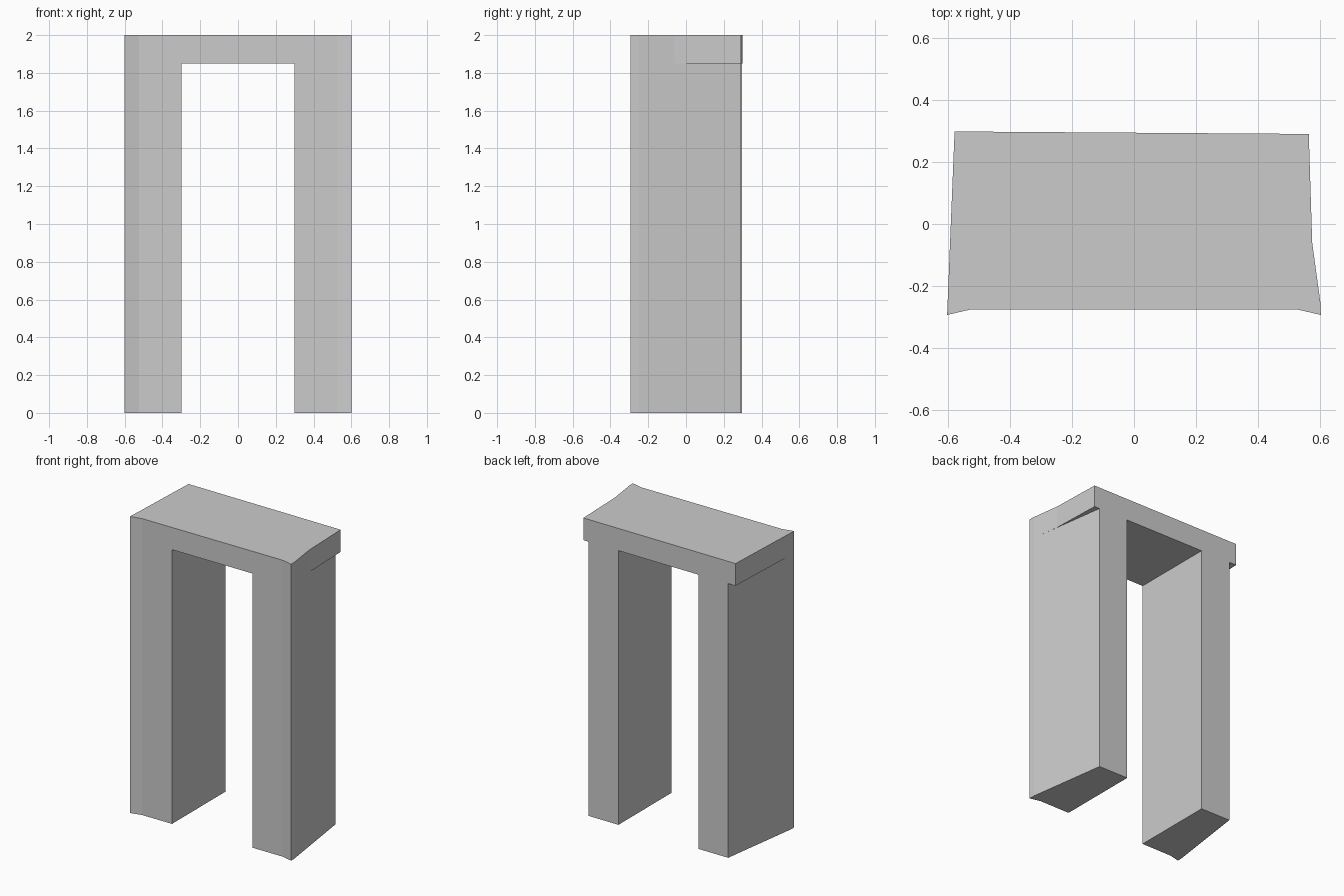
import bpy
import bmesh

default_cube = bpy.data.objects.get("Cube")
if default_cube:
    bpy.data.objects.remove(default_cube, do_unlink=True)

# One plain stone grey
COLOUR = (0.6, 0.6, 0.6, 1.0)
stone = bpy.data.materials.new("stone_grey")
stone.use_nodes = True
stone.diffuse_color = COLOUR
stone.node_tree.nodes["Principled BSDF"].inputs["Base Color"].default_value = COLOUR

LINTEL_BASE, TOP = 1.85, 2.0
FRONT, FRONT_TIP = -0.275, -0.293


def back_y(x):
    """The back face runs very slightly askew."""
    return 0.294 - 0.007 * x


def prism(name, plan, z0, z1):
    """Extrude a plan outline upwards into a flat-faced block."""
    bm = bmesh.new()
    base = bm.faces.new([bm.verts.new((x, y, z0)) for x, y in plan])
    raised = bmesh.ops.extrude_face_region(bm, geom=[base])["geom"]
    bmesh.ops.translate(bm, vec=(0, 0, z1 - z0),
                        verts=[v for v in raised if isinstance(v, bmesh.types.BMVert)])
    bmesh.ops.recalc_face_normals(bm, faces=bm.faces)
    mesh = bpy.data.meshes.new(name)
    bm.to_mesh(mesh)
    bm.free()
    mesh.materials.append(stone)
    obj = bpy.data.objects.new(name, mesh)
    bpy.context.collection.objects.link(obj)
    return obj


# Legs: flared front corner, outer side tapering in towards the back
for name, side in (("left_leg", 1), ("right_leg", -1)):
    plan = [(0.3, FRONT), (0.525, FRONT), (0.602, FRONT_TIP),
            (0.6, -0.25), (0.523, back_y(side * 0.523)), (0.3, back_y(side * 0.3))]
    prism(name, [(side * x, y) for x, y in plan], 0, LINTEL_BASE)

# Lintel: overhangs the tapered legs towards the back
prism("lintel", [(-0.602, FRONT_TIP), (-0.525, FRONT), (0.525, FRONT),
                 (0.602, FRONT_TIP), (0.6, -0.25), (0.574, -0.06),
                 (0.563, back_y(0.563)), (-0.578, back_y(-0.578))],
      LINTEL_BASE, TOP)
